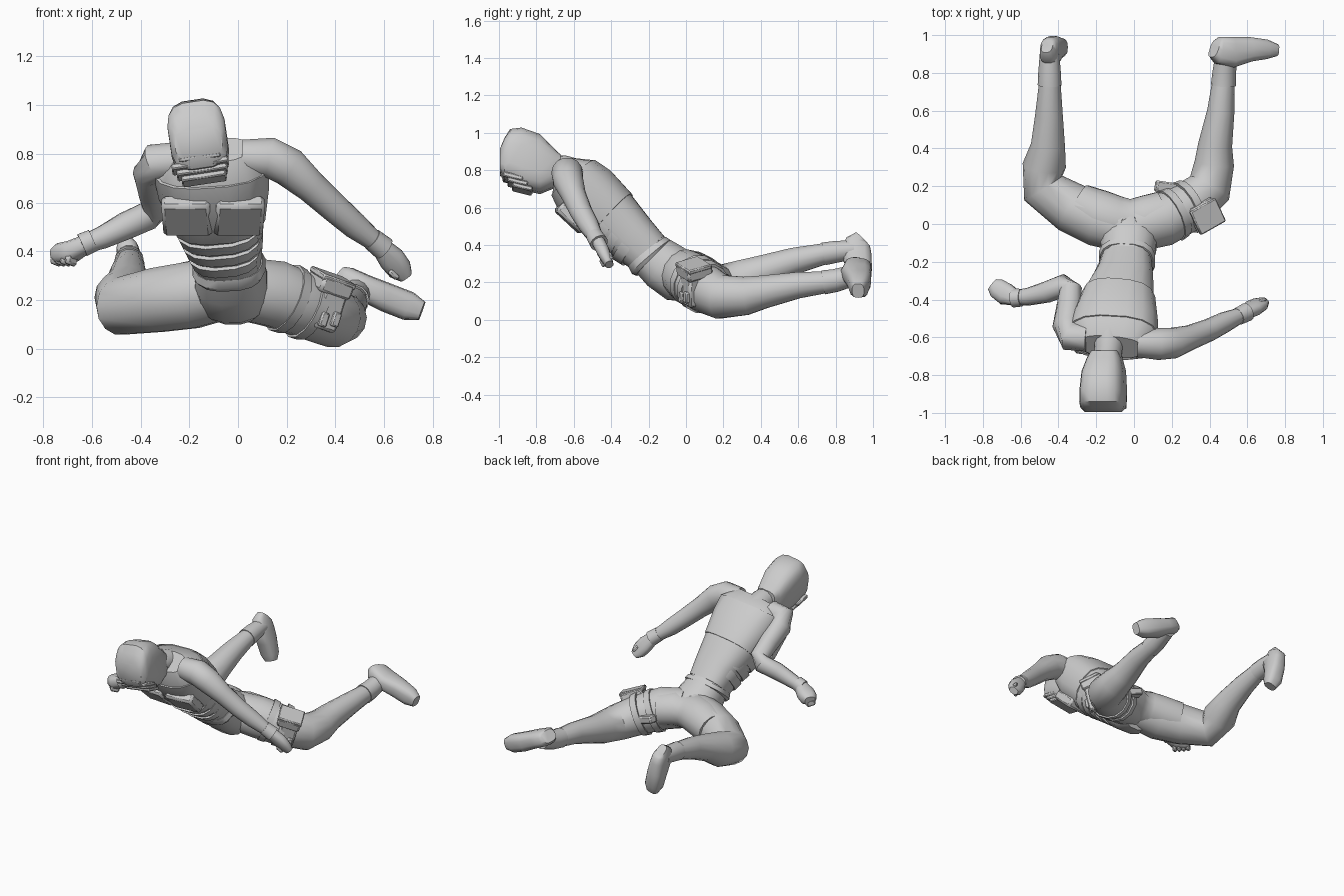
import bpy, bmesh, math
from mathutils import Vector, Matrix


def finish(name, bm, bevel=0.0, angle=42):
    bmesh.ops.recalc_face_normals(bm, faces=bm.faces)
    me = bpy.data.meshes.new(name)
    bm.to_mesh(me)
    bm.free()
    ob = bpy.data.objects.new(name, me)
    bpy.context.collection.objects.link(ob)
    if bevel:
        m = ob.modifiers.new("bevel", "BEVEL")
        m.width, m.segments = bevel, 1
    bpy.ops.object.select_all(action="DESELECT")
    ob.select_set(True)
    bpy.context.view_layer.objects.active = ob
    bpy.ops.object.shade_smooth_by_angle(angle=math.radians(angle))
    return ob


def tube(name, rows, ref, sides=14, power=1.0, axis=None):
    """Loft rings (x, y, z, half size along ref, half size across)."""
    bm = bmesh.new()
    pts = [Vector(r[:3]) for r in rows]
    rings = []
    for i, r in enumerate(rows):
        t = Vector(axis) if axis else (pts[min(i + 1, len(pts) - 1)] - pts[max(i - 1, 0)]).normalized()
        u = Vector(ref)
        u = (u - t * u.dot(t)).normalized()
        v = t.cross(u)
        a, b = r[3], r[-1]
        ring = []
        for k in range(sides):
            w = 2 * math.pi * (k + 0.5) / sides
            c, s = math.cos(w), math.sin(w)
            c = math.copysign(abs(c) ** power, c)
            s = math.copysign(abs(s) ** power, s)
            ring.append(bm.verts.new(pts[i] + u * a * c + v * b * s))
        rings.append(ring)
    for p, q in zip(rings, rings[1:]):
        for k in range(sides):
            n = (k + 1) % sides
            bm.faces.new((p[k], p[n], q[n], q[k]))
    bm.faces.new(rings[0])
    bm.faces.new(rings[-1])
    return finish(name, bm)


def box(name, loc, size, xaxis=(1, 0, 0), normal=(0, 0, 1), bevel=0.008):
    """Bevelled box: size along xaxis, across, and along normal."""
    x = Vector(xaxis).normalized()
    n = Vector(normal)
    n = (n - x * n.dot(x)).normalized()
    rot = Matrix((x, n.cross(x), n)).transposed().to_4x4()
    bm = bmesh.new()
    bmesh.ops.create_cube(bm, size=1, matrix=Matrix.Translation(loc) @ rot @ Matrix.Diagonal((*size, 1)))
    return finish(name, bm, bevel, 25)


X, Y, Z = (1, 0, 0), (0, 1, 0), (0, 0, 1)

# torso, pelvis and seat
TORSO = [(-0.04, -0.20, 0.355, 0.135, 0.125), (-0.05, -0.29, 0.44, 0.155, 0.14),
         (-0.08, -0.40, 0.55, 0.19, 0.16), (-0.10, -0.53, 0.67, 0.225, 0.175),
         (-0.11, -0.60, 0.755, 0.235, 0.145), (-0.12, -0.65, 0.81, 0.17, 0.075)]
tube("torso", TORSO, X, 16, 0.75)
tube("vest", [(*r[:3], r[3] + 0.006, r[4] + 0.007) for r in TORSO[2:5]], X, 16, 0.75)
tube("pelvis", [(-0.04, -0.21, 0.365, 0.13, 0.12), (-0.03, -0.12, 0.29, 0.15, 0.14),
                (-0.02, -0.03, 0.23, 0.15, 0.145), (-0.02, 0.03, 0.20, 0.12, 0.115)], X, 16, 0.85)
tube("seat", [(-0.30, 0.10, 0.215, 0.12, 0.12), (-0.19, 0.045, 0.235, 0.14, 0.125),
              (-0.09, 0.015, 0.25, 0.135, 0.125), (-0.02, 0.005, 0.245, 0.13, 0.115),
              (0.05, 0.015, 0.25, 0.135, 0.12), (0.15, 0.04, 0.23, 0.135, 0.12)], Y)
tube("vest_hem", [(-0.04, -0.205, 0.36, 0.142, 0.13), (-0.037, -0.185, 0.335, 0.152, 0.138),
                  (-0.036, -0.175, 0.325, 0.142, 0.128)], X, 16, 0.75)

# overlapping abdomen bands, pushed towards the belly so the back stays plain
for i in range(3):
    f = 0.25 + 0.27 * i
    c, d = ([a + (b - a) * g for a, b in zip(TORSO[0], TORSO[2])] for g in (f, f + 0.2))
    tube("abdomen_band", [(c[0], c[1] - 0.008, c[2] - 0.008, c[3] - 0.002, c[4]),
                          (d[0], d[1] - 0.012, d[2] - 0.012, d[3] - 0.002, d[4])], X, 16, 0.75)

# chest plates
for x, yaw in ((-0.21, -0.08), (0.005, 0.08)):
    box("chest_plate", (x, -0.61, 0.545), (0.2, 0.19, 0.07), (1, yaw, 0), (0, -0.68, -0.73), 0.015)

# neck and helmet
tube("neck", [(-0.13, -0.58, 0.77, 0.09), (-0.135, -0.66, 0.805, 0.075), (-0.15, -0.76, 0.80, 0.075)], X)
tilt = (1, 0, 0.15)
tube("helmet", [(-0.155, -0.67, 0.83, 0.07, 0.05), (-0.155, -0.705, 0.81, 0.09, 0.105),
                (-0.16, -0.78, 0.832, 0.112, 0.158), (-0.163, -0.88, 0.86, 0.12, 0.165),
                (-0.165, -0.94, 0.875, 0.12, 0.142), (-0.163, -0.97, 0.855, 0.118, 0.115),
                (-0.163, -0.995, 0.845, 0.098, 0.065)], tilt, 16, 0.62, Y)
for x, z in ((-0.205, 0.78), (-0.11, 0.793)):
    box("eye_slit", (x, -0.985, z), (0.075, 0.02, 0.018), tilt, (0, -0.1, 1), 0.004)
for i in range(3):
    box("face_guard", (-0.155 + 0.008 * i, -0.925 + 0.025 * i, 0.752 - 0.026 * i),
        (0.235 - 0.025 * i, 0.11, 0.026), tilt, (0, 0.25, 1), 0.006)

# arms
tube("right_arm", [(0.02, -0.63, 0.785, 0.075), (0.13, -0.635, 0.785, 0.085),
                   (0.21, -0.63, 0.745, 0.082), (0.30, -0.60, 0.665, 0.066),
                   (0.40, -0.56, 0.575, 0.06), (0.48, -0.52, 0.505, 0.055),
                   (0.58, -0.475, 0.425, 0.038)], Z)
tube("left_arm", [(-0.25, -0.60, 0.775, 0.075), (-0.335, -0.595, 0.765, 0.08),
                  (-0.36, -0.54, 0.72, 0.072), (-0.345, -0.44, 0.645, 0.066),
                  (-0.335, -0.35, 0.58, 0.06), (-0.37, -0.325, 0.545, 0.06),
                  (-0.46, -0.36, 0.505, 0.057), (-0.56, -0.385, 0.455, 0.047),
                  (-0.64, -0.39, 0.425, 0.038)], Z)

# glove cuffs and hands
tube("right_glove_cuff", [(0.55, -0.49, 0.45, 0.046), (0.60, -0.465, 0.41, 0.05)], Z)
tube("left_glove_cuff", [(-0.595, -0.39, 0.445, 0.047), (-0.64, -0.392, 0.425, 0.05)], Z)
tube("right_hand", [(0.585, -0.47, 0.42, 0.04, 0.036), (0.63, -0.445, 0.37, 0.055, 0.036),
                    (0.665, -0.425, 0.325, 0.052, 0.03), (0.69, -0.41, 0.295, 0.03, 0.022)], X, 12, 0.8)
tube("left_hand", [(-0.625, -0.392, 0.43, 0.038, 0.042), (-0.68, -0.37, 0.40, 0.045, 0.06),
                   (-0.725, -0.34, 0.39, 0.045, 0.055), (-0.75, -0.32, 0.385, 0.03, 0.035)], Z, 12, 0.75)
for i in range(4):
    box("left_finger", (-0.685 - 0.02 * i, -0.40 + 0.022 * i, 0.365), (0.028, 0.06, 0.045),
        (-0.7, 0.7, 0), (0.2, 0.2, 1), 0.01)
    box("right_finger", (0.64 + 0.013 * i, -0.445 + 0.013 * i, 0.305 + 0.012 * i), (0.05, 0.022, 0.026),
        (0.6, 0.3, -0.6), Z, 0.007)

# legs
tube("right_leg", [(0.0, -0.02, 0.25, 0.13), (0.15, 0.02, 0.225, 0.14), (0.29, 0.095, 0.17, 0.132),
                   (0.40, 0.19, 0.122, 0.12), (0.425, 0.32, 0.128, 0.105), (0.43, 0.42, 0.15, 0.09),
                   (0.46, 0.60, 0.185, 0.072), (0.475, 0.77, 0.203, 0.058)], Z)
tube("left_leg", [(-0.05, -0.02, 0.25, 0.13), (-0.19, 0.02, 0.22, 0.14), (-0.33, 0.085, 0.20, 0.135),
                  (-0.48, 0.19, 0.175, 0.12), (-0.475, 0.31, 0.21, 0.115), (-0.455, 0.42, 0.26, 0.09),
                  (-0.45, 0.58, 0.315, 0.073), (-0.445, 0.77, 0.36, 0.055)], Z)

# boots: shaft then foot, from heel to toe
tube("right_boot_shaft", [(0.473, 0.735, 0.20, 0.066), (0.478, 0.80, 0.21, 0.063),
                          (0.49, 0.92, 0.245, 0.055)], Z)
tube("left_boot_shaft", [(-0.447, 0.735, 0.352, 0.063), (-0.447, 0.80, 0.363, 0.06),
                         (-0.447, 0.90, 0.375, 0.052)], Z)
tube("right_boot", [(0.425, 0.93, 0.30, 0.05, 0.04), (0.445, 0.92, 0.285, 0.072, 0.053),
                    (0.52, 0.91, 0.25, 0.082, 0.055), (0.61, 0.925, 0.21, 0.066, 0.06),
                    (0.70, 0.925, 0.175, 0.052, 0.06), (0.755, 0.92, 0.155, 0.032, 0.04)], Y, 14, 0.7)
tube("left_boot", [(-0.46, 0.94, 0.435, 0.045, 0.03), (-0.455, 0.92, 0.415, 0.068, 0.045),
                   (-0.44, 0.91, 0.35, 0.082, 0.053), (-0.425, 0.93, 0.27, 0.066, 0.057),
                   (-0.405, 0.935, 0.18, 0.052, 0.057), (-0.39, 0.93, 0.135, 0.032, 0.04)], Y, 14, 0.7)

# thigh straps, holster and pouch
for x, y, z in ((0.19, 0.045, 0.21), (0.27, 0.085, 0.182)):
    tube("thigh_strap", [(x, y, z, 0.148), (x + 0.035, y + 0.018, z - 0.016, 0.143)], Z)
side = (0.85, 0.48, -0.3)
box("holster", (0.37, 0.02, 0.16), (0.11, 0.06, 0.17), side, (0.1, -0.1, 1), 0.012)
box("thigh_pouch", (0.38, 0.045, 0.265), (0.15, 0.15, 0.07), side, (0.35, -0.1, 0.9), 0.012)
box("pouch_flap", (0.39, 0.04, 0.29), (0.16, 0.14, 0.025), side, (0.35, -0.1, 0.9), 0.006)
box("strap_buckle", (0.19, 0.19, 0.20), (0.16, 0.06, 0.05), (0.95, -0.15, -0.3), Z, 0.008)
for i in range(2):
    box("holster_clip", (0.35 + 0.05 * i, -0.02 + 0.025 * i, 0.12), (0.035, 0.03, 0.06),
        side, (0.2, 0, 1), 0.006)
